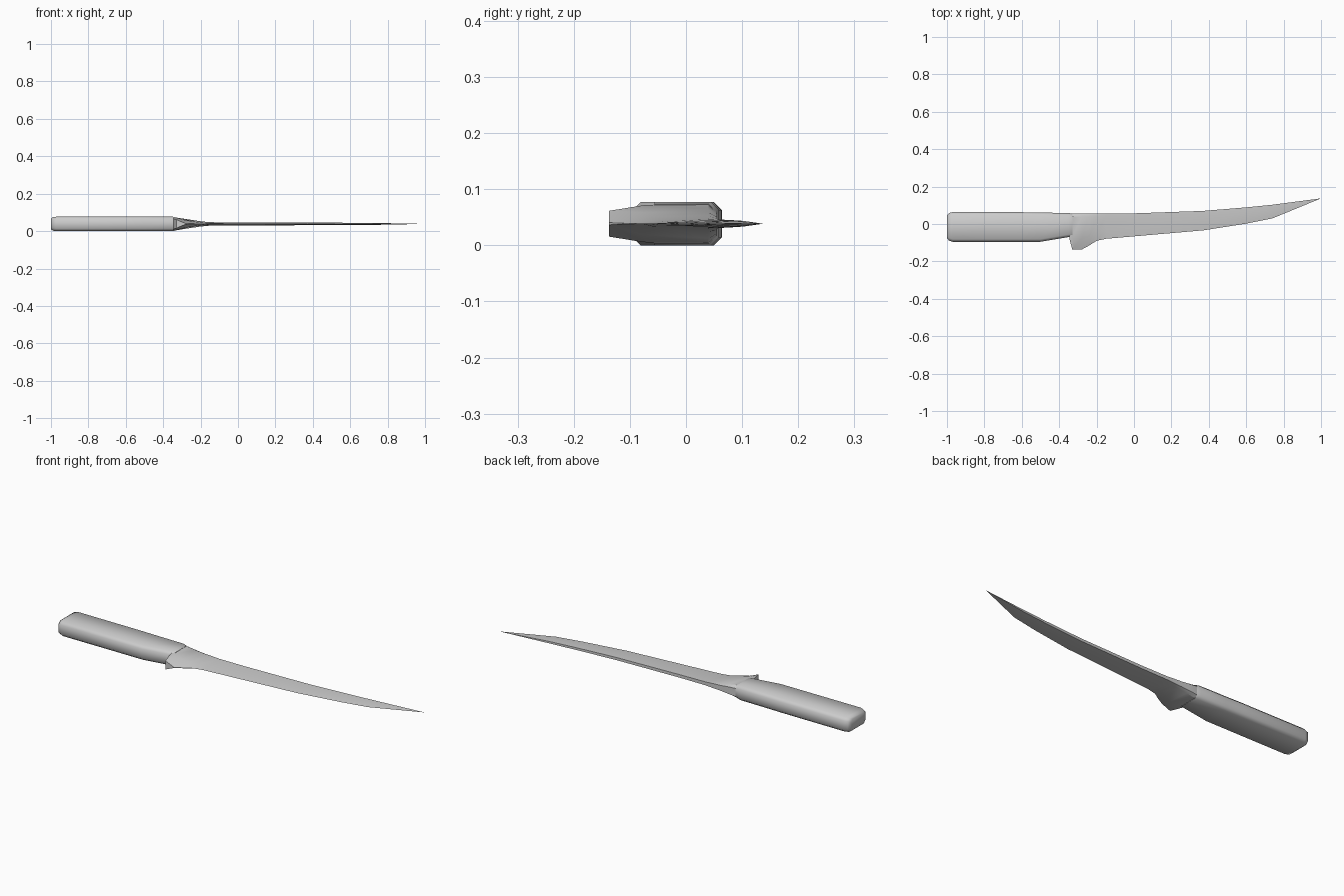
import bpy, bmesh

cube = bpy.data.objects.get("Cube")
if cube:
    bpy.data.objects.remove(cube, do_unlink=True)

MID = 0.0385  # height of the knife's flat symmetry plane

grey = bpy.data.materials.new("plain grey")
grey.use_nodes = True
colour = (0.6, 0.6, 0.6, 1)
grey.diffuse_color = colour
grey.node_tree.nodes["Principled BSDF"].inputs["Base Color"].default_value = colour


def loft(name, sections, angle):
    """Skin rings along x; each section is x plus (y, half thickness) pairs."""
    bm = bmesh.new()
    rings = []
    for x, half in sections:
        points = [(x, y, MID + h) for y, h in half]
        points += [(x, y, MID - h) for y, h in reversed(half)]
        rings.append([bm.verts.new(p) for p in points])
    for a, b in zip(rings, rings[1:]):
        for i in range(len(a)):
            j = (i + 1) % len(a)
            bm.faces.new((a[i], a[j], b[j], b[i]))
    bm.faces.new(rings[0])
    bm.faces.new(rings[-1])
    bmesh.ops.remove_doubles(bm, verts=bm.verts, dist=0.0002)
    bmesh.ops.recalc_face_normals(bm, faces=bm.faces)
    mesh = bpy.data.meshes.new(name)
    bm.to_mesh(mesh)
    bm.free()
    obj = bpy.data.objects.new(name, mesh)
    bpy.context.collection.objects.link(obj)
    mesh.materials.append(grey)
    bpy.ops.object.select_all(action="DESELECT")
    obj.select_set(True)
    bpy.context.view_layer.objects.active = obj
    bpy.ops.object.shade_smooth_by_angle(angle=angle)
    return obj


def bevelled(x, low, high, h, c=0.014):
    """Rectangular section with chamfered corners."""
    return x, [(low, h - c), (low + c, h), (high - c, h), (high, h - c)]


# Handle: chamfered bar with a rounded butt, narrowing towards the guard
loft("handle", [
    bevelled(-1.0, -0.075, 0.045, 0.029),
    bevelled(-0.99, -0.088, 0.058, 0.036),
    bevelled(-0.97, -0.095, 0.064, 0.0385),
    bevelled(-0.6, -0.095, 0.063, 0.0385),
    bevelled(-0.5, -0.095, 0.061, 0.0385),
    bevelled(-0.35, -0.07, 0.059, 0.0385),
    bevelled(-0.33, -0.07, 0.055, 0.035),
], 1.05)

# Blade: finger guard and bolster thinning to a wedge with a flat spine
loft("blade", [
    (-0.345, [(-0.08, 0.028), (-0.06, 0.032), (0.04, 0.033), (0.053, 0.022)]),
    (-0.33, [(-0.137, 0.023), (-0.075, 0.033), (0.04, 0.034), (0.055, 0.022)]),
    (-0.28, [(-0.137, 0.002), (-0.075, 0.02), (0.04, 0.026), (0.055, 0.018)]),
    (-0.24, [(-0.115, 0.001), (-0.065, 0.013), (0.04, 0.02), (0.055, 0.014)]),
    (-0.2, [(-0.09, 0), (-0.05, 0.007), (0.04, 0.014), (0.055, 0.012)]),
    (-0.15, [(-0.079, 0), (-0.04, 0.004), (0.04, 0.009), (0.055, 0.009)]),
    (0.0, [(-0.066, 0), (-0.035, 0.003), (0.04, 0.008), (0.057, 0.008)]),
    (0.37, [(-0.034, 0), (-0.01, 0.003), (0.05, 0.007), (0.07, 0.007)]),
    (0.6, [(0.002, 0), (0.025, 0.003), (0.07, 0.006), (0.089, 0.006)]),
    (0.74, [(0.03, 0), (0.045, 0.002), (0.085, 0.005), (0.103, 0.005)]),
    (1.0, [(0.137, 0), (0.137, 0), (0.137, 0), (0.137, 0)]),
], 0.5)
